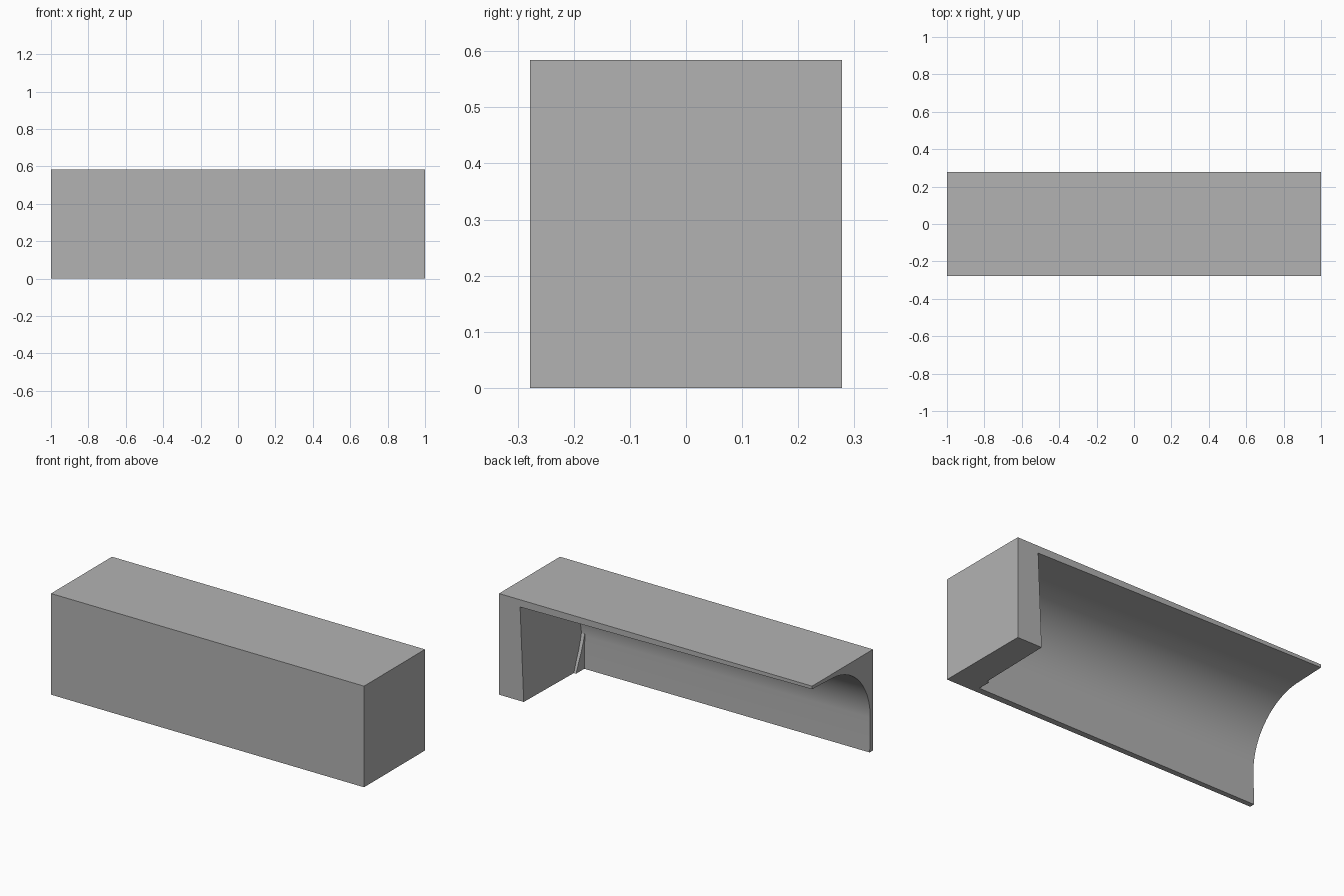
import bpy, bmesh, math

cube = bpy.data.objects.get("Cube")
if cube:
    bpy.data.objects.remove(cube, do_unlink=True)

grey = bpy.data.materials.new("plain grey")
grey.use_nodes = True
colour = (0.448, 0.448, 0.448, 1)
grey.diffuse_color = colour
grey.node_tree.nodes["Principled BSDF"].inputs["Base Color"].default_value = colour


def loft(name, rings):
    """Closed solid between two rings with the same number of points."""
    bm = bmesh.new()
    a, b = [[bm.verts.new(p) for p in ring] for ring in rings]
    n = len(a)
    for i in range(n):
        j = (i + 1) % n
        bm.faces.new((a[i], a[j], b[j], b[i]))
    bm.faces.new(a[::-1])
    bm.faces.new(b)
    bmesh.ops.recalc_face_normals(bm, faces=bm.faces)
    mesh = bpy.data.meshes.new(name)
    bm.to_mesh(mesh)
    bm.free()
    mesh.materials.append(grey)
    obj = bpy.data.objects.new(name, mesh)
    bpy.context.collection.objects.link(obj)
    return obj


def end_wall_x(y, z):
    """Drafted inner face of the closed end."""
    return 0.836 + 0.043 * z + 0.022 * y


def channel_section(t):
    """Vault section, t = 0 at the open end and 1 at the closed end."""
    wall, top, r = -0.253 + 0.008 * t, 0.56 - 0.025 * t, 0.36 - 0.01 * t
    cy, cz = wall + r, top - r
    pts = [(0.4, -0.1), (wall + 0.007, -0.1)]
    steps = 28
    for i in range(steps + 1):
        a = math.pi - i / steps * math.pi / 2
        pts.append((cy + r * math.cos(a), cz + r * math.sin(a)))
    pts.append((0.4, top + 0.012))
    return pts


# Outer block
W, D, H = 1.0, 0.278, 0.584
corners = [(-D, 0), (D, 0), (D, H), (-D, H)]
block = loft("vaulted_block", [[(x, y, z) for y, z in corners] for x in (-W, W)])

# Tapered channel cutter, open at the back, bottom and one end
cutter = loft("channel_cutter", [
    [(-1.05, y, z) for y, z in channel_section(0)],
    [(end_wall_x(y, z), y, z) for y, z in channel_section(1)],
])
cutter.hide_render = True
cutter.hide_viewport = True

cut = block.modifiers.new("channel", "BOOLEAN")
cut.operation = "DIFFERENCE"
cut.solver = "EXACT"
cut.object = cutter
bpy.context.view_layer.objects.active = block
block.select_set(True)
bpy.ops.object.modifier_apply(modifier=cut.name)
bpy.data.objects.remove(cutter, do_unlink=True)
bpy.ops.object.shade_smooth_by_angle(angle=math.radians(30))

# Small curved rib in the corner of the closed end
rib = [(-0.26, 0), (-0.165, 0), (-0.19, 0.06), (-0.213, 0.11),
       (-0.232, 0.16), (-0.244, 0.2), (-0.26, 0.2)]
loft("corner_rib", [[(x, y, z) for y, z in rib] for x in (0.818, 0.87)])
